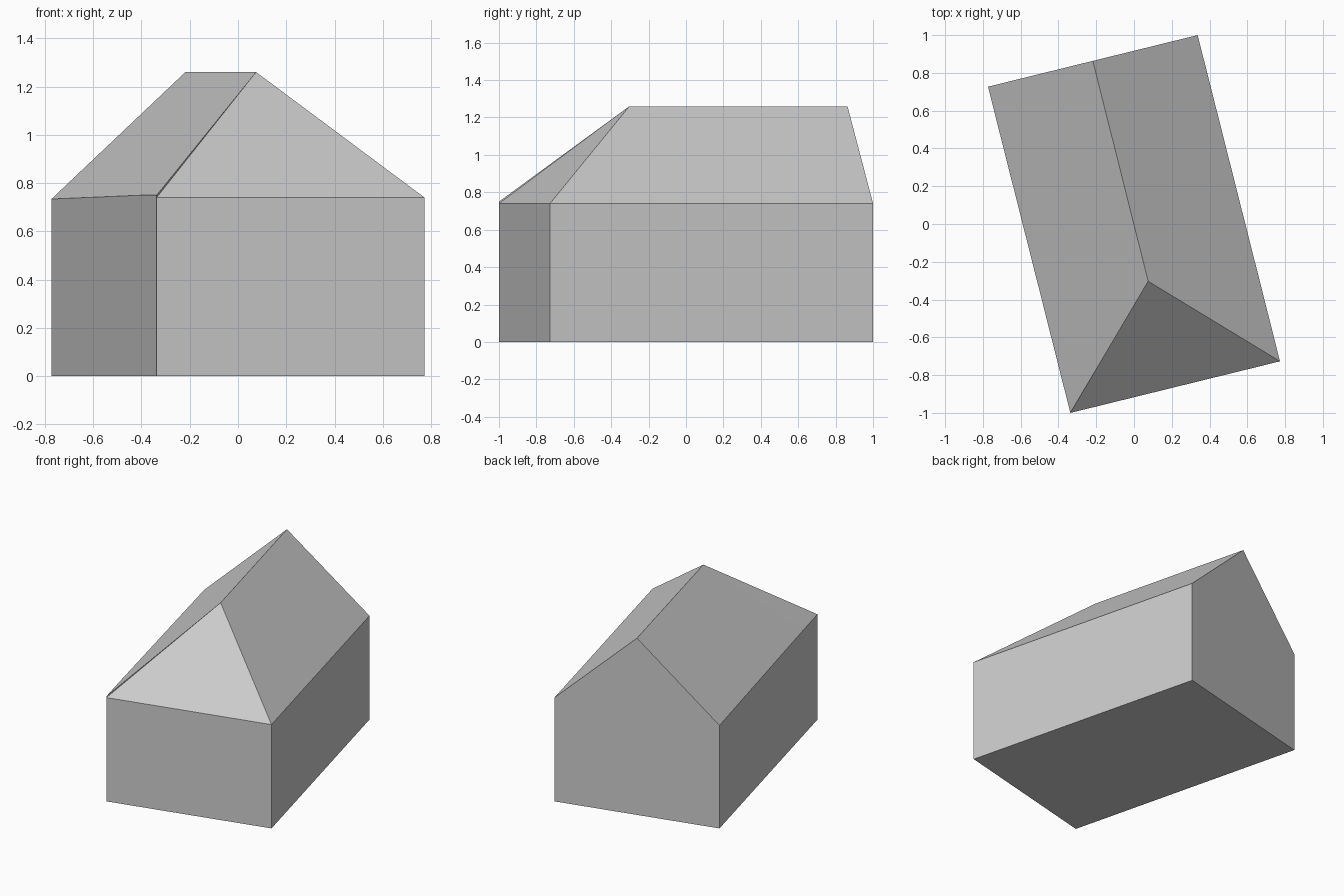
import bpy
from mathutils import Vector

cube = bpy.data.objects.get("Cube")
if cube:
    bpy.data.objects.remove(cube, do_unlink=True)

# One plain grey for the whole building
grey = bpy.data.materials.new("plain grey")
grey.use_nodes = True
colour = (0.6, 0.6, 0.6, 1)
grey.diffuse_color = colour
grey.node_tree.nodes["Principled BSDF"].inputs["Base Color"].default_value = colour


def make_part(name, faces):
    """Build a flat-shaded object from faces listed as corner points."""
    points, index, polygons = [], {}, []
    for face in faces:
        ring = []
        for point in face:
            key = tuple(point)
            if key not in index:
                index[key] = len(points)
                points.append(key)
            ring.append(index[key])
        polygons.append(ring)
    mesh = bpy.data.meshes.new(name)
    mesh.from_pydata(points, [], polygons)
    mesh.materials.append(grey)
    part = bpy.data.objects.new(name, mesh)
    bpy.context.collection.objects.link(part)
    return part


# Turned rectangular footprint
fl, fr = Vector((-0.337, -1, 0)), Vector((0.773, -0.727, 0))
br, bl = -fl, -fr


def up(point, height):
    return Vector((point.x, point.y, height))


# Eaves: the left one climbs a little towards the front
eave = 0.74
fl_low, fr_top, br_top = (up(p, eave) for p in (fl, fr, br))
fl_high, bl_top = up(fl, 0.75), up(bl, 0.734)
left_bend = up(fl.lerp(bl, 0.14), 0.75)

# Ridge, set back at the front for the hip
ridge_back = up((br + bl) / 2, 1.26)
ridge_front = Vector((0.075, -0.303, 1.26))

make_part("walls", [
    (fl, fr, fr_top, fl_low),
    (fr, br, br_top, fr_top),
    (br, bl, bl_top, ridge_back, br_top),
    (bl, fl, fl_low, fl_high, left_bend, bl_top),
    (fl, bl, br, fr),
])

make_part("roof", [
    (fr_top, br_top, ridge_back, ridge_front),
    (bl_top, left_bend, ridge_front, ridge_back),
    (left_bend, fl_high, ridge_front),
    (fl_low, fr_top, ridge_front),
    (fl_high, fl_low, ridge_front),
])
